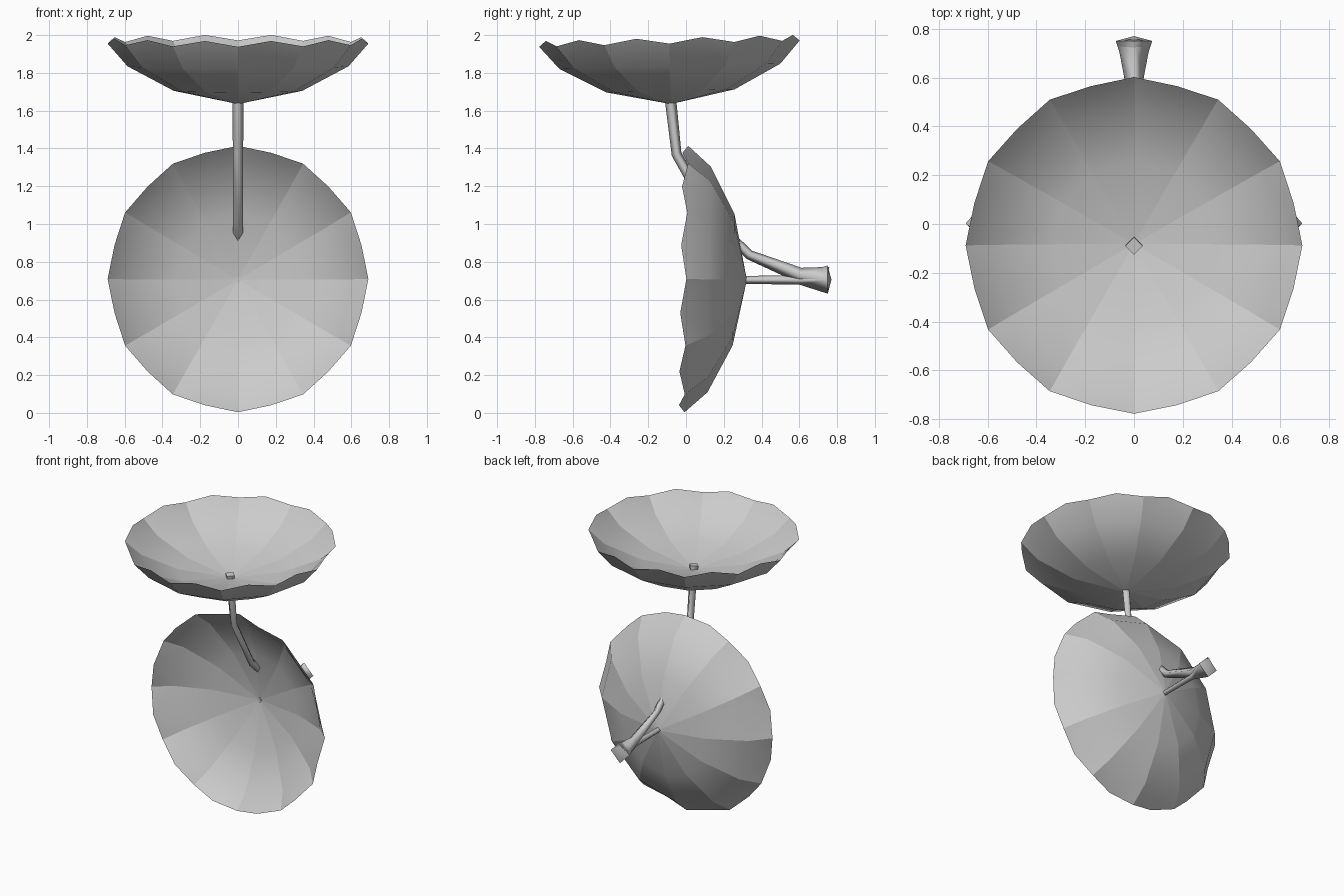
import bpy, bmesh, math
from mathutils import Vector

if "Cube" in bpy.data.objects:
    bpy.data.objects.remove(bpy.data.objects["Cube"])

grey = bpy.data.materials.new("plain grey")
grey.diffuse_color = (0.6, 0.6, 0.6, 1)
grey.use_nodes = True
grey.node_tree.nodes["Principled BSDF"].inputs["Base Color"].default_value = grey.diffuse_color


def finish(name, bm):
    bmesh.ops.recalc_face_normals(bm, faces=bm.faces)
    me = bpy.data.meshes.new(name)
    bm.to_mesh(me)
    bm.free()
    me.materials.append(grey)
    ob = bpy.data.objects.new(name, me)
    bpy.context.collection.objects.link(ob)
    return ob


def canopy(name, location, tilt, scale_y=1.0):
    """Twelve-panel bowl opening along local +z: outer and inner skin, scalloped rim."""
    n = 12
    bm = bmesh.new()

    def ring(r, z, offset=0.0):
        return [bm.verts.new((r * math.cos((i + offset) * math.tau / n),
                              r * math.sin((i + offset) * math.tau / n) * scale_y, z))
                for i in range(n)]

    rim, peaks = ring(0.69, 0.32), ring(0.677, 0.35, 0.5)
    rib = {v: i for i, v in enumerate(rim)}
    # (apex height, inner ring height, middle ring height) for each skin
    for za, zi, zm in ((0, 0.07, 0.2), (0.075, 0.125, 0.225)):
        apex = bm.verts.new((0, 0, za))
        inner, middle = ring(0.34, zi), ring(0.585, zm)
        rib[apex] = -1
        for row in (inner, middle):
            rib.update({v: i for i, v in enumerate(row)})
        for i in range(n):
            j = (i + 1) % n
            bm.faces.new((apex, inner[i], inner[j]))
            bm.faces.new((inner[i], middle[i], middle[j], inner[j]))
            bm.faces.new((middle[i], rim[i], peaks[i]))
            bm.faces.new((middle[i], peaks[i], middle[j]))
            bm.faces.new((middle[j], peaks[i], rim[j]))
    # ribs and rim stay crisp, panels are smooth along their length
    edge = set(rim + peaks)
    for f in bm.faces:
        f.smooth = True
    for e in bm.edges:
        a, b = (rib.get(v, -2) for v in e.verts)
        if a == b or -1 in (a, b) or all(v in edge for v in e.verts):
            e.smooth = False
    ob = finish(name, bm)
    ob.location = location
    ob.rotation_euler.x = math.radians(tilt)
    return ob


def pole(name, path, tip=0.0):
    """Diamond-section tube; path holds (y, z, radius) on the x = 0 plane."""
    bm = bmesh.new()
    pts = [Vector((0, y, z)) for y, z, r in path]
    rows = []
    for k, (y, z, r) in enumerate(path):
        t = (pts[min(k + 1, len(pts) - 1)] - pts[max(k - 1, 0)]).normalized()
        side = Vector((1, 0, 0))
        up = side.cross(t)
        rows.append([bm.verts.new(pts[k] + d * r) for d in (side, up, -side, -up)])
    for a, b in zip(rows, rows[1:]):
        for i in range(4):
            j = (i + 1) % 4
            bm.faces.new((a[i], a[j], b[j], b[i])).smooth = True
    bm.faces.new(rows[0])
    # end cap, optionally raised to a shallow point
    last = rows[-1]
    if tip:
        point = bm.verts.new(pts[-1] + Vector((0, tip, 0)))
        for i in range(4):
            bm.faces.new((last[i], last[(i + 1) % 4], point)).smooth = True
        for i in range(4):
            bm.edges.get((last[i], last[(i + 1) % 4])).smooth = False
    else:
        bm.faces.new(last)
    return finish(name, bm)


# Bowls: one opening upward, one opening to the front
canopy("upper_canopy", (0, -0.08, 1.635), 1.4)
canopy("lower_canopy", (0, 0.322, 0.704), 89.2, 1.022)

# Bent pole carries the upper bowl through the lower one to the shared foot
pole("bent_pole", [(-0.09, 1.738, 0.036), (-0.08, 1.64, 0.03), (-0.05, 1.37, 0.027),
                   (0.15, 1.015, 0.027), (0.335, 0.837, 0.026), (0.6, 0.73, 0.04),
                   (0.748, 0.706, 0.068)])

# Straight pole with the flared foot
pole("straight_pole", [(0.238, 0.704, 0.02), (0.6, 0.704, 0.025),
                       (0.75, 0.706, 0.075)], 0.02)
